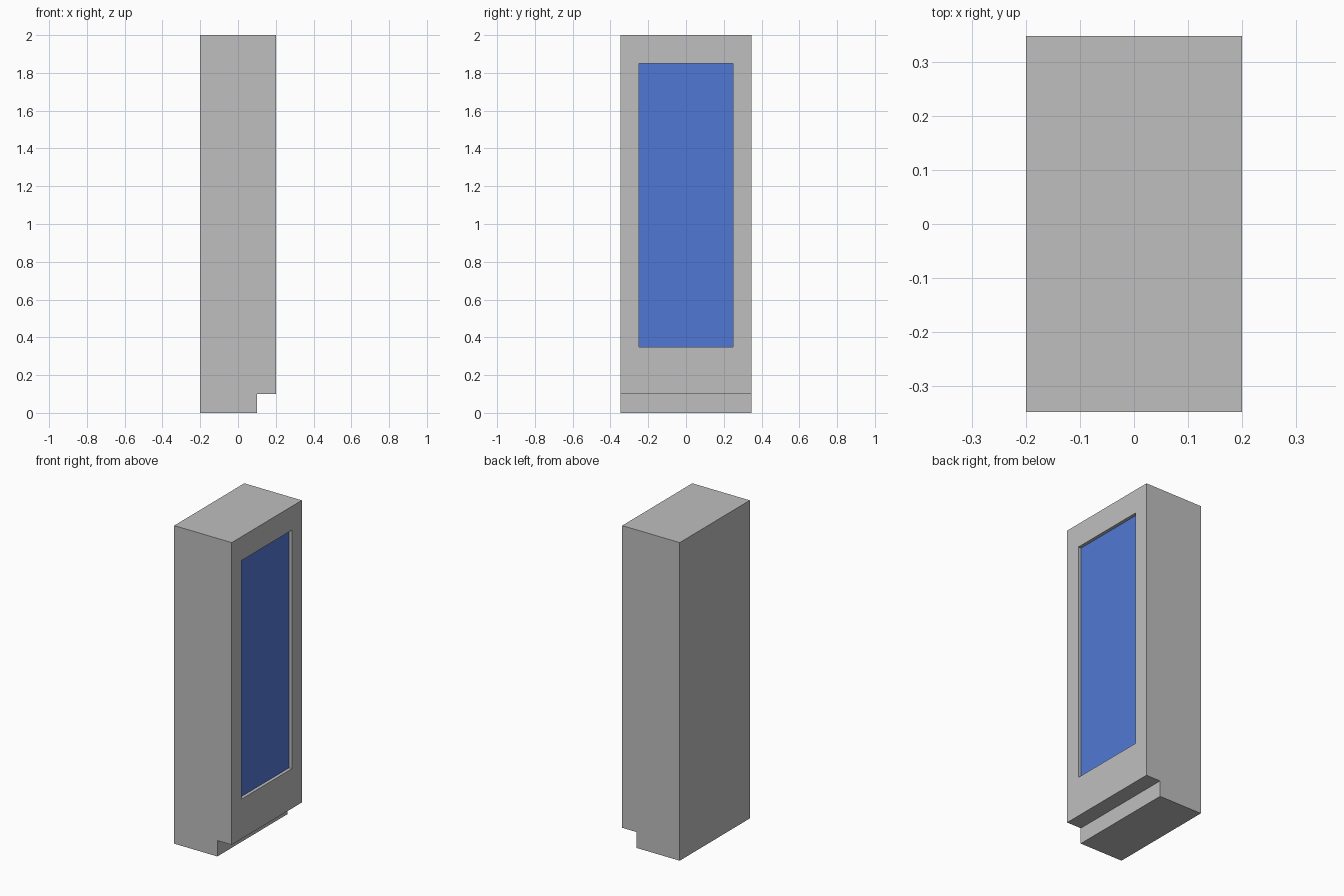
import bpy
import bmesh

if "Cube" in bpy.data.objects:
    bpy.data.objects.remove(bpy.data.objects["Cube"])

HALF_Y = 0.348


def material(name, rgb):
    mat = bpy.data.materials.new(name)
    mat.diffuse_color = (*rgb, 1.0)
    mat.use_nodes = True
    mat.node_tree.nodes["Principled BSDF"].inputs["Base Color"].default_value = mat.diffuse_color
    return mat


grey = material("cabinet grey", (0.52, 0.52, 0.52))
blue = material("screen blue", (0.083, 0.187, 0.66))

# Side profile (x, z) of the cabinet, with a toe notch at the bottom
profile = [(-0.2, 0), (0.1, 0), (0.1, 0.1), (0.2, 0.1), (0.2, 2), (-0.2, 2)]
bm = bmesh.new()
side = bm.faces.new([bm.verts.new((x, -HALF_Y, z)) for x, z in profile])
extruded = bmesh.ops.extrude_face_region(bm, geom=[side])["geom"]
bmesh.ops.translate(bm, vec=(0, 2 * HALF_Y, 0),
                    verts=[v for v in extruded if isinstance(v, bmesh.types.BMVert)])
bmesh.ops.recalc_face_normals(bm, faces=bm.faces)

# Screen: inset the tall face, then fit its opening and recess it
screen = next(f for f in bm.faces
              if f.normal.x > 0.9 and f.calc_center_median().z > 0.5)
bmesh.ops.inset_individual(bm, faces=[screen], thickness=0.1)
for v in screen.verts:
    v.co.y = 0.25 if v.co.y > 0 else -0.25
    v.co.z = 1.85 if v.co.z > 1 else 0.35
rim = bmesh.ops.inset_individual(bm, faces=[screen], thickness=0.0)
for v in screen.verts:
    v.co.x -= 0.02
screen.material_index = 1

mesh = bpy.data.meshes.new("cabinet")
bm.to_mesh(mesh)
bm.free()
mesh.materials.append(grey)
mesh.materials.append(blue)
cabinet = bpy.data.objects.new("cabinet", mesh)
bpy.context.collection.objects.link(cabinet)
